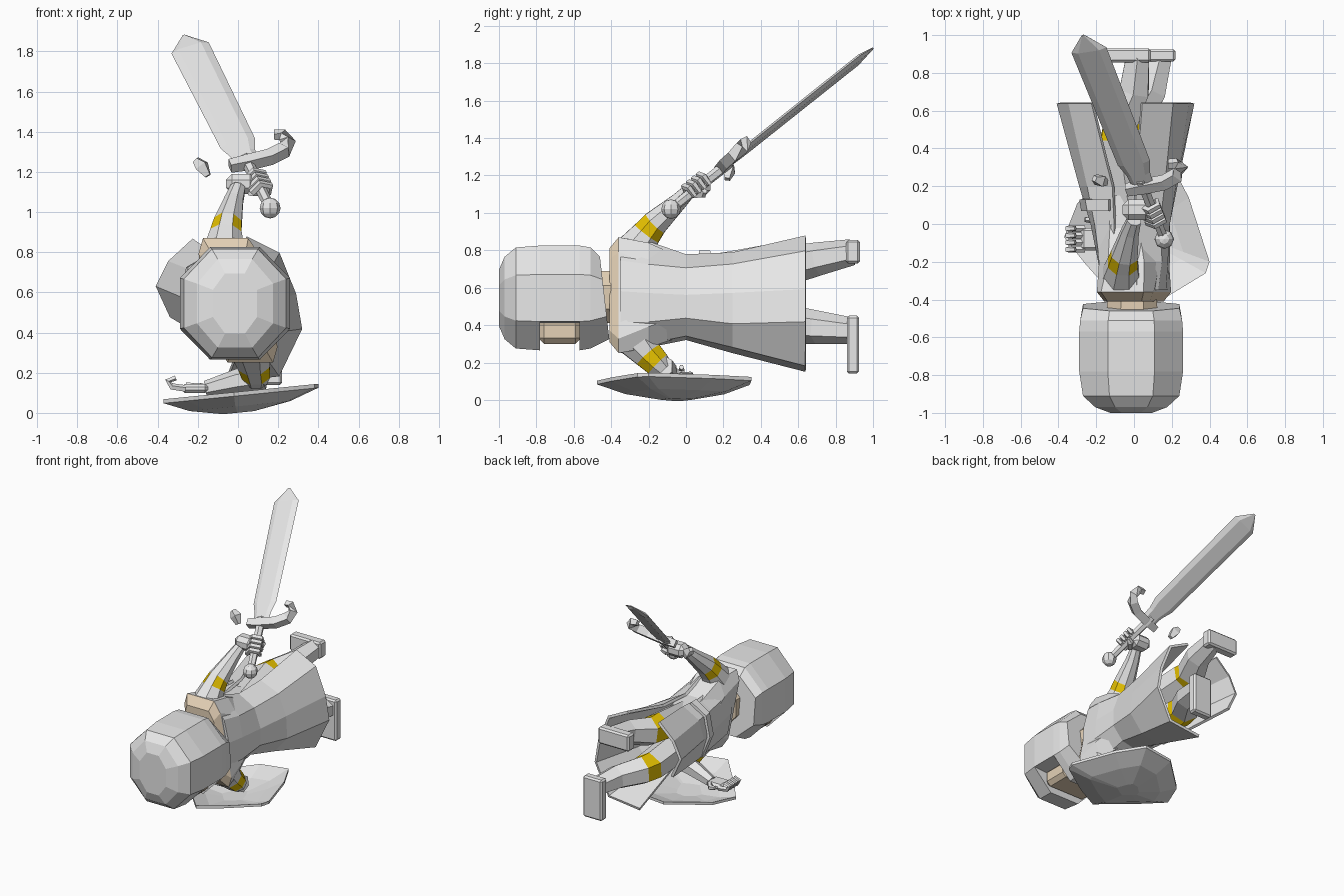
import bpy, bmesh, math
from mathutils import Vector as V

if "Cube" in bpy.data.objects:
    bpy.data.objects.remove(bpy.data.objects["Cube"])

def mat(name, c):
    m = bpy.data.materials.new(name)
    m.diffuse_color = (*c, 1)
    m.use_nodes = True
    m.node_tree.nodes["Principled BSDF"].inputs["Base Color"].default_value = m.diffuse_color
    return m

GREY = mat("light grey", (.8, .8, .8))
SKIN = mat("skin", (.78, .64, .47))
GOLD = mat("gold trim", (.8, .54, .0))

def finish(name, bm, mats):
    bmesh.ops.recalc_face_normals(bm, faces=bm.faces)
    me = bpy.data.meshes.new(name)
    bm.to_mesh(me)
    bm.free()
    for m in mats:
        me.materials.append(m)
    ob = bpy.data.objects.new(name, me)
    bpy.context.collection.objects.link(ob)
    return ob

def loft(name, rings, mats=(GREY,), idx=None, closed=True, thick=0):
    """Skin a list of rings; idx gives the material of each span."""
    bm = bmesh.new()
    vs = [[bm.verts.new(p) for p in r] for r in rings]
    n = len(rings[0])
    for i in range(len(vs) - 1):
        for j in range(n if closed else n - 1):
            k = (j + 1) % n
            f = bm.faces.new((vs[i][j], vs[i][k], vs[i + 1][k], vs[i + 1][j]))
            f.material_index = idx[i] if idx else 0
    if closed:
        a = bm.faces.new(vs[0])
        b = bm.faces.new(vs[-1])
        if idx:
            a.material_index, b.material_index = idx[0], idx[-1]
    ob = finish(name, bm, mats)
    if thick:
        s = ob.modifiers.new("thickness", 'SOLIDIFY')
        s.thickness = thick
        s.offset = 0
    return ob

def tube(name, pts, radii, n=6, mats=(GREY,), idx=None, flat=1, up=(0, 0, 1)):
    """Sweep an n-gon along points; flat squeezes the second axis."""
    pts = [V(p) for p in pts]
    rings = []
    for i, p in enumerate(pts):
        d = (pts[min(i + 1, len(pts) - 1)] - pts[max(i - 1, 0)]).normalized()
        a = d.cross(V(up)).normalized()
        b = a.cross(d)
        rings.append([p + radii[i] * (a * math.cos(t) + b * math.sin(t) * flat)
                      for t in ((j + .5) * 2 * math.pi / n for j in range(n))])
    return loft(name, rings, mats, idx)

def oct_ring(y, cx, cz, hx, hz, shear=0, zmin=-9, k=.45, lean=0):
    pts = [(1, k), (k, 1), (-k, 1), (-1, k), (-1, -k), (-k, -1), (k, -1), (1, -k)]
    return [V((cx + u * hx - shear * w * hz, y - lean * w, max(cz + w * hz, zmin))) for u, w in pts]

def box(name, lo, hi, mats=(GREY,), bevel=0):
    bm = bmesh.new()
    bmesh.ops.create_cube(bm, size=1)
    for v in bm.verts:
        v.co = V([(l + h) / 2 + c * (h - l) for l, h, c in zip(lo, hi, v.co)])
    if bevel:
        bmesh.ops.bevel(bm, geom=bm.edges[:], offset=bevel, segments=1, affect='EDGES')
    return finish(name, bm, mats)

# Helmet: crown, brow band open towards -z, and lower guard
C = (-.015, .545)
loft("helmet_crown", [oct_ring(-1, *C, .11, .15), oct_ring(-.97, *C, .19, .22),
                      oct_ring(-.91, *C, .255, .27), oct_ring(-.78, *C, .275, .28)])
loft("helmet_middle", [oct_ring(-.78, *C, .275, .28, zmin=.41),
                       oct_ring(-.57, *C, .275, .28, zmin=.41)])
loft("helmet_guard", [oct_ring(-.57, *C, .275, .28), oct_ring(-.51, *C, .27, .27),
                      oct_ring(-.435, *C, .255, .22, lean=.025)])
box("face", (-.19, -.79, .3), (.16, -.56, .43), (SKIN,), .03)
loft("neck", [oct_ring(-.52, -.01, .55, .14, .14), oct_ring(-.4, -.01, .55, .13, .14)], (SKIN,))

# Torso with bare shoulders
loft("torso", [oct_ring(-.41, 0, .56, .12, .25, .2, k=.75), oct_ring(-.36, 0, .56, .15, .31, .2, k=.75),
               oct_ring(-.2, 0, .56, .16, .28, .15, k=.6), oct_ring(-.02, -.03, .55, .17, .21, .1),
               oct_ring(.15, -.04, .54, .17, .21, .1)],
     (SKIN, GREY), [0, 1, 1, 1])

# Cape on the back, wrapping under, and tunic flap on the front
def sheet(name, rows, thick):
    loft(name, [[V((x, y, z)) for x, z in r] for y, r in rows], closed=False, thick=thick)

sheet("cape", [
    (-.35, [(.01, .86), (.12, .74), (.16, .58), (.17, .42), (.11, .27), (.03, .26)]),
    (-.2, [(.0, .84), (.14, .72), (.17, .57), (.18, .42), (.1, .31), (.02, .29)]),
    (0, [(.0, .77), (.13, .7), (.18, .56), (.18, .44), (.1, .35), (.0, .33)]),
    (.25, [(.01, .78), (.16, .72), (.22, .57), (.23, .41), (.13, .29), (-.02, .26)]),
    (.64, [(.04, .87), (.2, .79), (.28, .59), (.31, .42), (.2, .19), (-.06, .16)])], .02)
sheet("tunic_front", [
    (-.3, [(-.1, .8), (-.16, .72), (-.16, .56), (-.13, .4)]),
    (0, [(-.1, .76), (-.2, .7), (-.22, .56), (-.18, .4)]),
    (.2, [(-.11, .78), (-.24, .71), (-.28, .58), (-.23, .42)]),
    (.64, [(-.22, .86), (-.34, .75), (-.4, .63), (-.33, .48)])], .02)
sheet("belt", [(.07, [(-.13, .79), (-.24, .72), (-.27, .57), (-.2, .4)]),
               (.13, [(-.13, .79), (-.25, .72), (-.28, .57), (-.21, .4)])], .02)

# Legs with gold knee bands, and feet
for side, z0, z1, hip, knee, heel in (("right", .64, .79, -.03, -.08, .02),
                                      ("left", .44, .37, -.02, -.02, .14)):
    zk = z0 + (z1 - z0) * .5
    tube(side + "_leg", [(hip, .1, z0), (knee, .46, zk), (knee + .01, .54, zk),
                         (heel * .5 + knee * .5 + .03, .7, (zk + z1) / 2), (heel, .89, z1)],
         (.12, .11, .105, .09, .07), 6, (GREY, GOLD), [0, 1, 0, 0])
box("right_foot", (-.17, .855, .73), (.09, .93, .855), bevel=.012)
box("left_foot", (.06, .86, .14), (.22, .925, .45), bevel=.012)

# Arms; the gold bands cover only the faces turned to the sides
up = (1, 0, 0)
arms = [tube("right_arm", [(-.07, -.29, .78), (-.06, -.21, .89), (-.05, -.165, .945),
                           (-.02, -.04, 1.06), (.0, .02, 1.12)],
             (.115, .085, .075, .05, .04), 8, (GREY, GOLD), [0, 1, 0, 0], 1, up),
        tube("left_arm", [(.06, -.29, .35), (.08, -.2, .24), (.09, -.15, .19), (.09, -.12, .16)],
             (.12, .085, .075, .06), 8, (GREY, GOLD), [0, 1, 0], 1, up)]
for ob in arms:
    for f in ob.data.polygons:
        if abs(f.normal.x) < .6:
            f.material_index = 0
tube("left_forearm", [(.13, -.13, .18), (.0, -.11, .16), (-.16, -.08, .12)], (.065, .06, .04))

# Hands with fingers
box("left_palm", (-.28, -.14, .1), (-.15, -.02, .145), bevel=.015)
for i in range(4):
    y = -.135 + i * .037
    tube("left_finger", [(-.26, y, .12), (-.33, y, .13), (-.35, y, .16), (-.31, y, .175)],
         (.018, .018, .017, .014), 5, up=(0, 1, 0))
tube("left_thumb", [(-.18, -.03, .13), (-.22, .02, .13), (-.26, .025, .14)], (.02, .019, .014), 5)
box("right_palm", (-.06, .02, 1.09), (.09, .13, 1.19), bevel=.03)

# Sword: axis d, width direction w, flat normal n
P, T = V((.16, -.08, 1.02)), V((-.27, 1, 1.88))
d = (T - P).normalized()
w = V((.95, .16, .3))
w = (w - d * w.dot(d)).normalized()
n = d.cross(w)
for i in range(4):
    c = P + d * (.14 + i * .035)
    tube("right_finger", [c - w * .05 - n * .01, c - n * .05, c + w * .045 - n * .02, c + w * .03 + n * .03],
         (.02, .02, .019, .014), 5, up=d)
tube("right_thumb", [P + d * .16 - w * .05, P + d * .19 + n * .045, P + d * .2 + w * .03 + n * .04],
     (.025, .022, .016), 5, up=d)
tube("sword_grip", [P, P + d * .42], (.026, .03), 6)
bm = bmesh.new()
bmesh.ops.create_uvsphere(bm, u_segments=8, v_segments=6, radius=.052)
bmesh.ops.translate(bm, vec=P, verts=bm.verts)
finish("sword_pommel", bm, (GREY,))
rings = []
for s, h in ((.38, .06), (.46, .065), (.54, .09), (1.34, .098), (1.445, .008)):
    c, th = P + d * s, .015 if h > .05 else .004
    rings.append([c + w * h, c + w * h * .6 + n * th, c - w * h * .6 + n * th,
                  c - w * h, c - w * h * .6 - n * th, c + w * h * .6 - n * th])
loft("sword_blade", rings)
tube("sword_guard", [(-.04, .18, 1.23), (.06, .2, 1.25), (.16, .22, 1.275), (.23, .26, 1.31),
                     (.25, .3, 1.35), (.22, .32, 1.385), (.18, .32, 1.385)],
     (.035, .042, .042, .042, .038, .03, .025), 4, up=d)
tube("guard_end", [(-.21, .24, 1.26), (-.18, .23, 1.23), (-.15, .22, 1.18)], (.02, .04, .02), 4, up=d)

# Shield: dished plate bulging towards the ground
rim = [(.4, -.2), (.29, .14), (.18, .35), (-.05, .34), (-.3, .11), (-.37, -.07),
       (-.25, -.22), (-.02, -.475), (.15, -.4), (.38, -.26)]
def shield_ring(s, dz):
    return [V((x * s, (y + .05) * s - .05, .095 + .1 * x * s + dz)) for x, y in rim]
loft("shield", [shield_ring(.25, -.07), shield_ring(.65, -.04), shield_ring(1, .01),
                shield_ring(1, -.01), shield_ring(.65, -.062), shield_ring(.2, -.094)])
